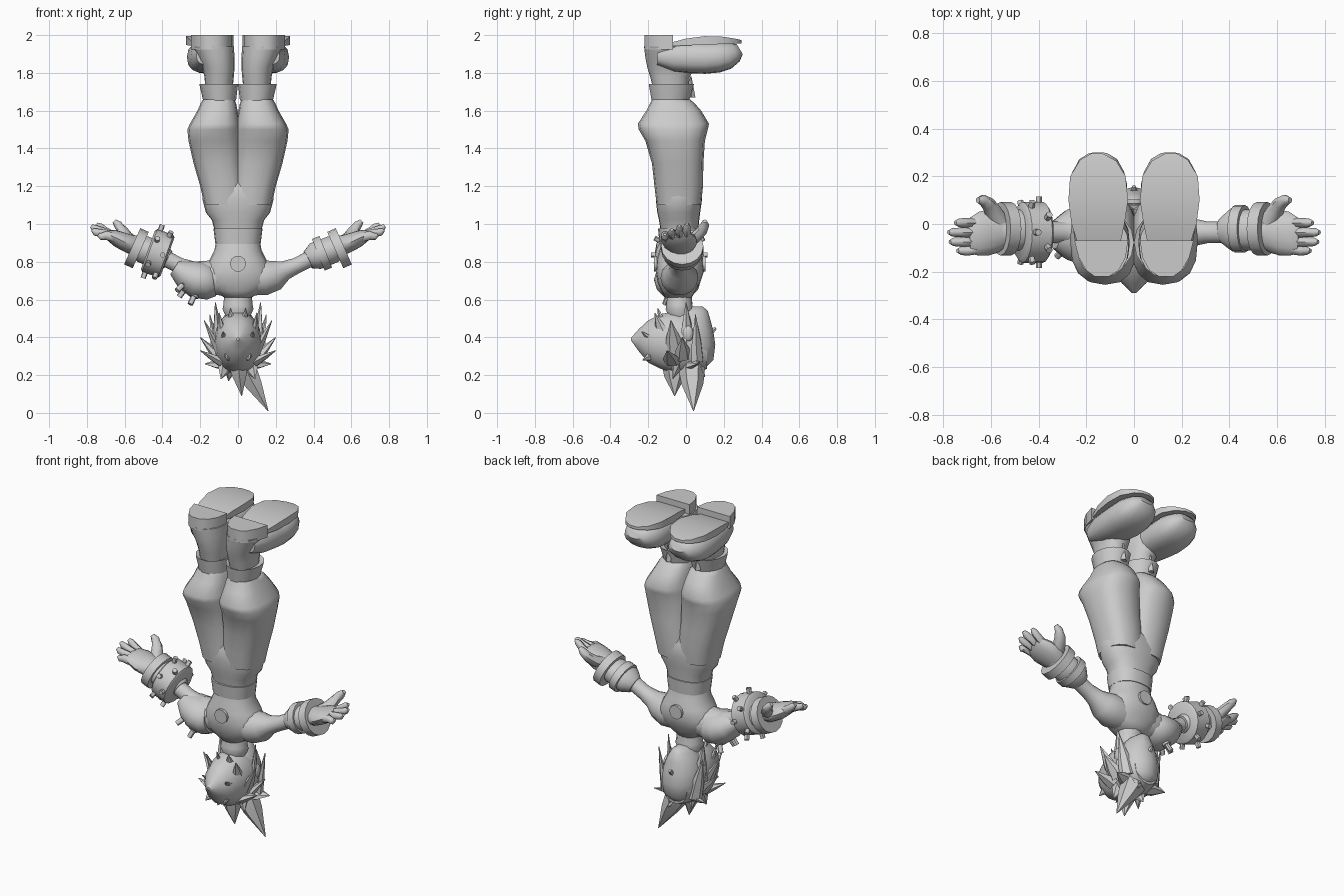
import bpy, bmesh, math
from mathutils import Vector as V

grey = bpy.data.materials.new("plain grey")
grey.diffuse_color = (0.6, 0.6, 0.6, 1)


def finish(name, bm, angle=40):
    bmesh.ops.recalc_face_normals(bm, faces=bm.faces)
    me = bpy.data.meshes.new(name)
    bm.to_mesh(me)
    bm.free()
    me.materials.append(grey)
    ob = bpy.data.objects.new(name, me)
    bpy.context.collection.objects.link(ob)
    bpy.ops.object.select_all(action='DESELECT')
    ob.select_set(True)
    bpy.context.view_layer.objects.active = ob
    bpy.ops.object.shade_smooth_by_angle(angle=math.radians(angle))
    return ob


def loft(name, stations, ref, n=14, fixed=None, angle=45, e=1.0):
    """Skin rounded sections (x, y, z, ra, rb) along a path; ra lies along ref, e < 1 is boxier."""
    bm = bmesh.new()
    pts = [V(s[:3]) for s in stations]
    rings = []
    power = lambda c: math.copysign(abs(c) ** e, c)
    for i, s in enumerate(stations):
        t = V(fixed) if fixed else (pts[min(i + 1, len(pts) - 1)] - pts[max(i - 1, 0)])
        t.normalize()
        u = (V(ref) - t * V(ref).dot(t)).normalized()
        w = t.cross(u)
        rings.append([bm.verts.new(pts[i] + u * s[3] * power(math.cos(a)) + w * s[4] * power(math.sin(a)))
                      for a in (math.tau * k / n for k in range(n))])
    for a, b in zip(rings, rings[1:]):
        for k in range(n):
            bm.faces.new((a[k], a[(k + 1) % n], b[(k + 1) % n], b[k]))
    bm.faces.new(rings[0])
    bm.faces.new(rings[-1])
    return finish(name, bm, angle)


def upright(name, rows, n=14, angle=45, e=1.0):
    """Loft from rows of (z, x0, x1, y0, y1)."""
    return loft(name, [((a + b) / 2, (c + d) / 2, z, (b - a) / 2, (d - c) / 2)
                       for z, a, b, c, d in rows], (1, 0, 0), n, (0, 0, 1), angle, e)


def ball(name, c, r, seg=16):
    bm = bmesh.new()
    bmesh.ops.create_uvsphere(bm, u_segments=seg, v_segments=10, radius=1)
    for v in bm.verts:
        v.co = V(c) + V((v.co.x * r[0], v.co.y * r[1], v.co.z * r[2]))
    return finish(name, bm, 60)


def rod(name, a, b, r0, r1, n=10, ref=(0, 1, 0.01)):
    return loft(name, [(*a, r0, r0), (*b, r1, r1)], ref, n)


def side(rows, s):
    """Mirror upright rows to the chosen side."""
    return [(z, *sorted((s * a, s * b)), c, d) for z, a, b, c, d in rows]


# Legs, cuffs and shoes
LEG = [(1.1, -.04, .178, -.155, .08), (1.2, -.035, .20, -.167, .09), (1.32, -.025, .235, -.18, .092),
       (1.44, -.02, .262, -.215, .10), (1.5, -.015, .268, -.25, .115), (1.53, -.012, .255, -.255, .122),
       (1.6, .002, .215, -.21, .08), (1.64, .01, .197, -.19, .045), (1.66, .02, .185, -.18, .02)]
CUFF = [(1.655, .01, .185, -.185, .02), (1.74, .0, .205, -.2, .045), (1.73, .02, .18, -.18, .02)]
ANKLE = [(1.7, .03, .17, -.17, .01), (1.78, .022, .178, -.19, .02), (1.83, .018, .19, -.205, .05),
         (1.88, .018, .215, -.215, .05), (1.94, .022, .238, -.222, .03)]
UPPER = [(-.15, 1.89, .07, .05), (-.06, 1.885, .1, .08), (.03, 1.882, .112, .084),
         (.1, 1.88, .12, .085), (.17, 1.885, .12, .083), (.22, 1.893, .108, .073),
         (.26, 1.91, .085, .055), (.285, 1.925, .05, .03)]
SOLE = [(.055, -.07), (.04, 0), (.025, .1), (.035, .2), (.075, .265), (.13, .295), (.18, .295),
        (.225, .27), (.268, .2), (.275, .1), (.262, 0), (.24, -.07)]
HEEL = [(.025, -.07), (.035, -.14), (.065, -.195), (.105, -.22), (.165, -.22), (.2, -.195),
        (.232, -.14), (.25, -.07)]


def slab(name, outline, s, low, high):
    """Plate between two height functions of y."""
    bm = bmesh.new()
    lo, hi = ([bm.verts.new((s * x, y, f(y))) for x, y in outline] for f in (low, high))
    n = len(outline)
    for k in range(n):
        bm.faces.new((lo[k], lo[(k + 1) % n], hi[(k + 1) % n], hi[k]))
    # Strips across the symmetric outline follow the sole curve
    for r in (lo, hi):
        for k in range(n // 2 - 1):
            bm.faces.new((r[k], r[k + 1], r[n - 2 - k], r[n - 1 - k]))
    return finish(name, bm, 40)


for s, tag in ((1, "right"), (-1, "left")):
    upright("trouser_leg_" + tag, side(LEG, s), 16, 50, .78)
    upright("ankle_cuff_" + tag, side(CUFF, s))
    rod("cuff_tab_" + tag, (s * .1, .03, 1.67), (s * .1, .025, 1.78), .02, .004, 4)
    upright("ankle_" + tag, side(ANKLE, s), 16, 45, .9)
    loft("shoe_upper_" + tag, [(s * .15, y, z, w, h) for y, z, w, h in UPPER], (1, 0, 0), 16, e=.8)
    slab("shoe_sole_" + tag, SOLE, s, lambda y: 1.945 + .04 * y,
         lambda y: 1.995 - .8 * (y - .13) ** 2)
    slab("shoe_heel_" + tag, HEEL, s, lambda y: 1.925, lambda y: 2.0)

# Hips, belt, torso and neck
upright("hips", [(.97, -.125, .125, -.135, .065), (1.02, -.138, .138, -.143, .07),
                 (1.06, -.17, .17, -.152, .075), (1.13, -.188, .188, -.16, .085),
                 (1.19, -.19, .19, -.156, .08), (1.27, -.15, .15, -.12, .045)], 24, 60, .85)
upright("belt", [(.895, -.12, .12, -.14, .068), (.975, -.13, .13, -.148, .073)], 20, 45, .85)
upright("torso", [(.61, -.07, .07, -.11, .03), (.645, -.13, .13, -.13, .05), (.69, -.18, .18, -.15, .075),
                  (.75, -.18, .18, -.16, .095), (.81, -.15, .15, -.155, .09), (.86, -.125, .125, -.14, .07),
                  (.92, -.115, .115, -.13, .06)], 20, 60, .9)
upright("neck", [(.5, -.06, .06, -.09, .03), (.55, -.082, .082, -.11, .04),
                 (.57, -.078, .078, -.105, .035), (.65, -.07, .07, -.1, .03)])
for y in (-.162, .095):
    rod("chest_disc", (0, y - .008, .79), (0, y + .008, .79), .043, .043, 10, (1, 0, 0))

# Arms, gloves and hands
for s, tag in ((1, "right"), (-1, "left")):
    def m(*st):
        return [(s * p[0], *p[1:]) for p in st]
    loft("arm_" + tag, m((.06, -.035, .71, .09, .09), (.14, -.035, .715, .1, .095),
                         (.2, -.035, .73, .082, .082), (.25, -.035, .755, .058, .052),
                         (.31, -.035, .78, .045, .043), (.38, -.035, .815, .045, .044),
                         (.46, -.03, .85, .05, .045)), (0, 1, 0), 14, angle=60)
    loft("glove_sleeve_" + tag, m((.37, -.03, .81, .055, .05), (.41, -.025, .83, .09, .075),
                                  (.5, -.025, .865, .085, .075), (.57, -.03, .895, .07, .05)), (0, 1, 0))
    loft("glove_ring_inner_" + tag, m((.425, -.02, .837, .1, .09), (.465, -.02, .853, .1, .09)), (0, 1, 0), 16)
    loft("glove_ring_outer_" + tag, m((.515, -.02, .862, .112, .105), (.56, -.02, .882, .112, .105)), (0, 1, 0), 16)
    loft("palm_" + tag, m((.53, -.025, .88, .065, .055), (.58, -.03, .897, .09, .05),
                          (.63, -.04, .918, .095, .045), (.67, -.052, .938, .082, .034),
                          (.695, -.055, .948, .068, .018)), (0, 1, 0), 14)
    for k, (y, tip, z) in enumerate(((.005, .75, 1.0), (-.035, .778, .99), (-.075, .772, .97), (-.112, .74, .945))):
        loft("finger_%d_%s" % (k, tag), m((.64, y * .95, .925, .018, .024), (.7, y, .958 - k * .006, .021, .024),
                                          (tip - .015, y, z - .012, .018, .019),
                                          (tip, y, z, .009, .009)), (0, 1, 0), 8)
    loft("thumb_" + tag, m((.56, .0, .905, .035, .04), (.59, .05, .93, .033, .036),
                           (.612, .085, .965, .028, .03), (.635, .1, .995, .024, .024),
                           (.655, .1, 1.015, .012, .012)), (0, 0, 1), 8)

# Studded forearm band
AX = V((-.94, 0, .34))
C = V((-.425, -.035, .845))
loft("studded_band", [(*(C - AX * .055), .115, .108), (*(C - AX * .045), .128, .12),
                      (*(C + AX * .045), .128, .12), (*(C + AX * .055), .115, .108)], (0, 1, 0), 20)
P = AX.cross(V((0, 1, 0))).normalized()
for k in range(12):
    a = math.tau * k / 12
    d = V((0, 1, 0)) * math.cos(a) + P * math.sin(a)
    o = C + AX * (.028 if k % 2 else -.028)
    rod("band_stud", o + d * .1, o + d * .15, .014, .014, 8, AX)

# Spiked shoulder pad
loft("shoulder_pad", [(-.13, -.045, .70, .1, .085), (-.16, -.045, .695, .12, .098),
                      (-.22, -.045, .705, .125, .1), (-.28, -.045, .735, .105, .08),
                      (-.335, -.045, .77, .06, .045)], (0, 1, 0), 14, angle=35)
for x, y, z, d in ((-.27, -.05, .67, (-.6, 0, -.8)), (-.225, -.09, .635, (-.4, -.3, -.85)),
                   (-.225, .0, .635, (-.4, .3, -.85)), (-.28, -.1, .69, (-.6, -.5, -.6))):
    b, d = V((x, y, z)), V(d).normalized()
    rod("pad_spike_base", b - d * .03, b + d * .025, .026, .024, 8)
    rod("pad_spike_tip", b, b + d * .07, .015, .015, 8)

# Head, face and ears
loft("hair_cap", [(0, -.29, .39, .008, .008), (0, -.25, .385, .05, .06), (0, -.2, .378, .09, .115),
                  (0, -.13, .378, .118, .15), (0, -.06, .372, .128, .168), (0, .01, .365, .128, .165),
                  (0, .07, .345, .11, .13), (0, .11, .32, .085, .09)], (1, 0, 0), 14, (0, 1, 0), 35)
upright("face", [(.235, -.07, .07, -.05, .10), (.28, -.105, .105, -.09, .145), (.36, -.118, .118, -.1, .155),
                 (.43, -.112, .112, -.1, .145), (.49, -.09, .09, -.09, .13), (.54, -.055, .055, -.06, .115),
                 (.562, -.025, .025, -.02, .09)], 16, 60)
rod("nose", (0, .125, .42), (0, .158, .45), .02, .008, 6, (1, 0, 0))
for s in (1, -1):
    ball("ear", (s * .12, .01, .42), (.018, .03, .042), 10)

# Hair blades, from a base on the scalp to a tip; w is the thickness ratio
SPIKES = [((.03, .03, .25), (.16, .04, .01), .09, .8), ((0, -.06, .26), (.02, -.06, .09), .085, .7),
          ((-.04, -.02, .26), (-.05, .02, .17), .06, .6), ((.03, .06, .26), (.05, .1, .19), .06, .5)]
for s in (1, -1):
    SPIKES += [((s * x, y, z), (s * tx, ty, tz), r, .45) for x, y, z, tx, ty, tz, r in (
        (.1, .01, .35, .12, -.0, .585, .055), (.1, -.06, .33, .18, -.08, .49, .06),
        (.1, .06, .27, .15, .05, .52, .055), (.1, -.02, .29, .2, -.02, .4, .06),
        (.09, -.07, .27, .2, -.1, .33, .06), (.07, .03, .26, .175, .06, .26, .06),
        (.06, -.04, .27, .09, -.07, .18, .06), (.08, -.11, .38, .1, -.165, .53, .055),
        (.06, -.15, .36, .08, -.235, .43, .05), (.05, -.14, .32, .06, -.23, .28, .055),
        (.03, -.11, .43, .04, -.15, .555, .05))]
for b, t, r, w in SPIKES:
    b, t = V(b), V(t)
    flat = (t - b).cross(b - V((0, -.06, .38)))
    if w > .6:
        flat = V((0, 1, 0))
    loft("hair_blade", [(*b, r * .8, r * w), (*b.lerp(t, .4), r * .65, r * w * .7), (*t, .002, .002)],
         flat, 6, angle=25)
